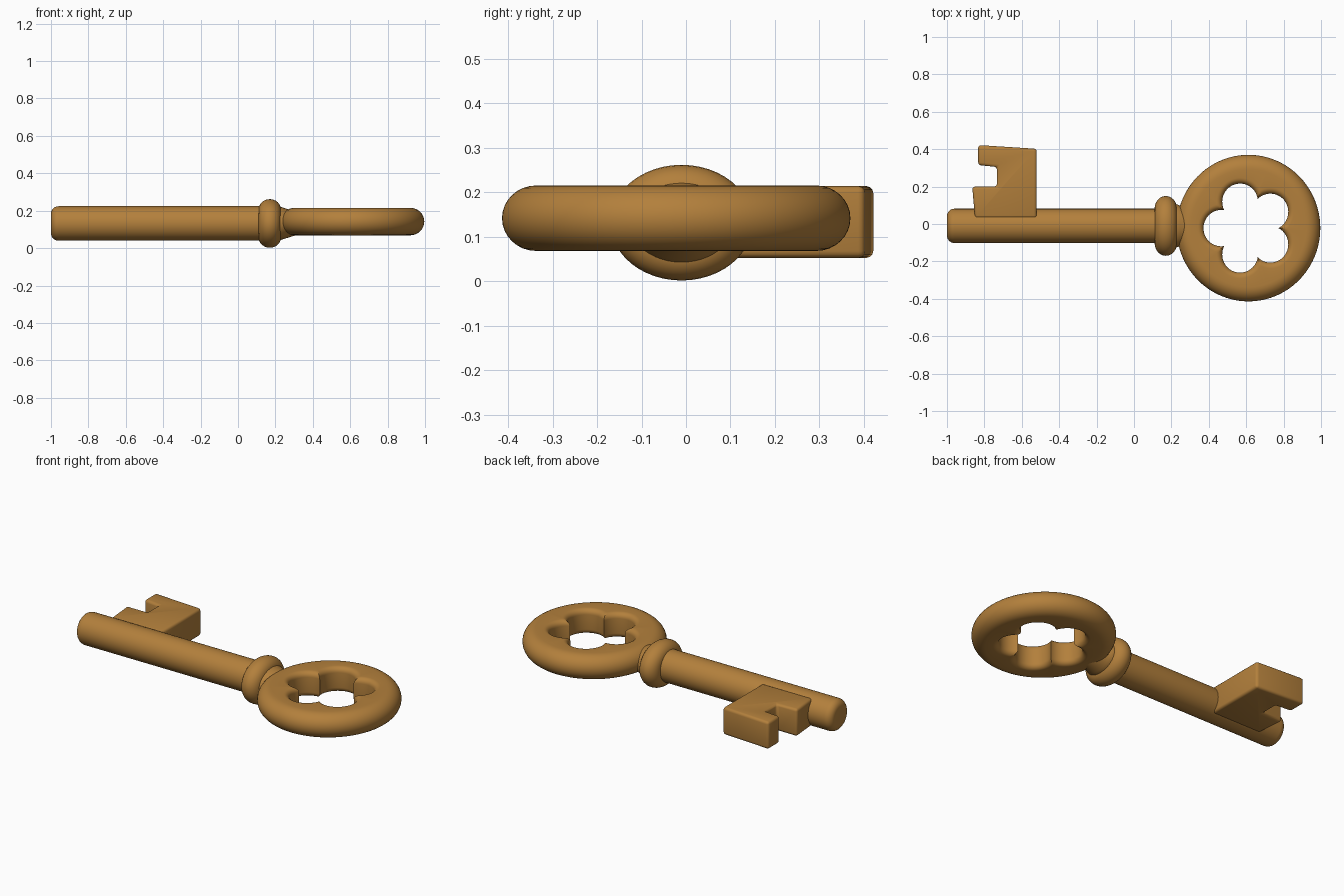
import bpy, bmesh, math

if "Cube" in bpy.data.objects:
    bpy.data.objects.remove(bpy.data.objects["Cube"], do_unlink=True)

# Aged brass, used everywhere
brass = bpy.data.materials.new("aged_brass")
brass.use_nodes = True
brass.diffuse_color = (0.45, 0.215, 0.045, 1)
brass.node_tree.nodes["Principled BSDF"].inputs["Base Color"].default_value = brass.diffuse_color

MID_Y, MID_Z = -0.01, 0.132


def finish(name, bm, bevel=0):
    bmesh.ops.recalc_face_normals(bm, faces=bm.faces)
    mesh = bpy.data.meshes.new(name)
    bm.to_mesh(mesh)
    bm.free()
    mesh.materials.append(brass)
    obj = bpy.data.objects.new(name, mesh)
    bpy.context.collection.objects.link(obj)
    bpy.ops.object.select_all(action="DESELECT")
    obj.select_set(True)
    bpy.context.view_layer.objects.active = obj
    if bevel:
        mod = obj.modifiers.new("soft_edges", "BEVEL")
        mod.width, mod.segments = bevel, 3
        mod.limit_method = "ANGLE"
        bpy.ops.object.modifier_apply(modifier=mod.name)
    bpy.ops.object.shade_smooth_by_angle(angle=math.radians(40))
    return obj


def bridge(bm, a, b):
    for i in range(len(a)):
        j = (i + 1) % len(a)
        bm.faces.new((a[i], a[j], b[j], b[i]))


def lathe(name, profile, y_scale=1, n=48):
    """Turn (x, radius) points about the long axis, with capped ends."""
    bm = bmesh.new()
    rings = []
    for x, r in profile:
        angles = [math.tau * i / n for i in range(n)]
        rings.append([bm.verts.new((x, MID_Y + y_scale * r * math.cos(a),
                                    MID_Z + r * math.sin(a))) for a in angles])
    for a, b in zip(rings, rings[1:]):
        bridge(bm, a, b)
    bm.faces.new(rings[0])
    bm.faces.new(rings[-1])
    return finish(name, bm)


# Shaft with a rounded tip
tip = [math.radians(15 * i) for i in range(7)]
lathe("shaft", [(-0.96 - 0.04 * math.cos(t), 0.052 + 0.04 * math.sin(t)) for t in tip] + [(0.17, 0.092)])

# Oval collar bead and the neck behind the bow
bead = [math.radians(-90 + 15 * i) for i in range(13)]
lathe("collar", [(0.17 + 0.06 * math.sin(t), 0.075 + 0.055 * math.cos(t)) for t in bead], 1.23)
lathe("neck", [(0.17, 0.09), (0.225, 0.09), (0.245, 0.083), (0.32, 0.06)], 1.3)

# Bow: rounded disc pierced by a five-petal opening
CX, CY, HALF = 0.612, -0.022, 0.0735
BOW_Z, N = 0.142, 160


def petal_radius(a, inset):
    step = math.tau / 5
    phi = (a % step) - step / 2
    d, r = 0.145, 0.0955 + inset
    return d * math.cos(phi) + math.sqrt(r * r - (d * math.sin(phi)) ** 2)


def bow_ring(bm, radius, z):
    angles = [math.tau * i / N for i in range(N)]
    return [bm.verts.new((CX + radius(a) * math.cos(a),
                          CY + 1.02 * radius(a) * math.sin(a), BOW_Z + z)) for a in angles]


bm = bmesh.new()
loops = []
for i in range(17):
    t = math.radians(-90 + 180 * i / 16)
    inset = 0.075 * (1 - math.cos(t))
    loops.append(bow_ring(bm, lambda a: 0.384 - inset, HALF * math.sin(t)))
edge = 0.03
for side in (1, -1):
    for i in range(7):
        t = math.radians(90 - 15 * i if side == 1 else 15 * i)
        inset = edge * (1 - math.cos(t))
        z = side * (HALF - edge + edge * math.sin(t))
        loops.append(bow_ring(bm, lambda a: petal_radius(a, inset), z))
for i, loop in enumerate(loops):
    bridge(bm, loop, loops[(i + 1) % len(loops)])
finish("bow", bm)

# Notched bit
outline = [(-0.52, 0.03), (-0.52, 0.402), (-0.833, 0.422), (-0.833, 0.315), (-0.733, 0.305),
           (-0.733, 0.2), (-0.865, 0.2), (-0.85, 0.03)]
bm = bmesh.new()
base = bm.faces.new([bm.verts.new((x, y, 0.053)) for x, y in outline])
grown = bmesh.ops.extrude_face_region(bm, geom=[base])["geom"]
bmesh.ops.translate(bm, verts=[g for g in grown if isinstance(g, bmesh.types.BMVert)], vec=(0, 0, 0.161))
finish("bit", bm, bevel=0.015)
